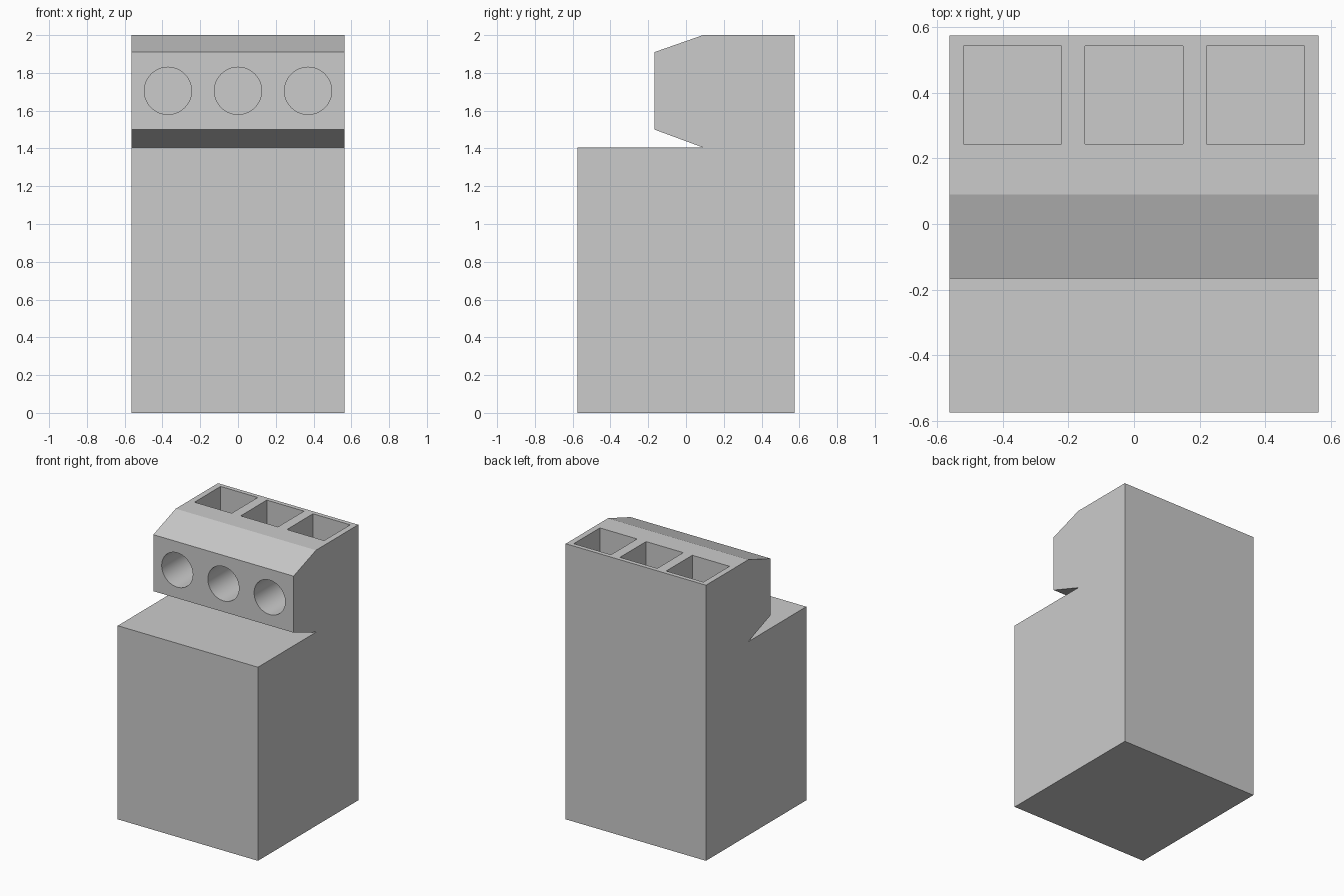
import bpy, bmesh, math

if "Cube" in bpy.data.objects:
    bpy.data.objects.remove(bpy.data.objects["Cube"])

HALF_W = 0.563

# Side profile (y, z) extruded across the width
profile = [(-0.575, 0), (0.575, 0), (0.575, 2), (0.09, 2),
           (-0.167, 1.91), (-0.167, 1.5), (0.09, 1.405), (-0.575, 1.405)]
bm = bmesh.new()
face = bm.faces.new([bm.verts.new((-HALF_W, y, z)) for y, z in profile])
ext = bmesh.ops.extrude_face_region(bm, geom=[face])
bmesh.ops.translate(bm, vec=(2 * HALF_W, 0, 0),
                    verts=[v for v in ext["geom"] if isinstance(v, bmesh.types.BMVert)])
bmesh.ops.recalc_face_normals(bm, faces=bm.faces[:])
mesh = bpy.data.meshes.new("terminal_block")
bm.to_mesh(mesh)
bm.free()
block = bpy.data.objects.new("terminal_block", mesh)
bpy.context.collection.objects.link(block)


def cut(cutter):
    """Subtract a cutter from the block, then remove it."""
    cutter.hide_render = True
    mod = block.modifiers.new("cut", 'BOOLEAN')
    mod.operation, mod.solver, mod.object = 'DIFFERENCE', 'EXACT', cutter
    bpy.context.view_layer.objects.active = block
    bpy.ops.object.modifier_apply(modifier=mod.name)
    bpy.data.objects.remove(cutter)


for x in (-0.371, 0, 0.371):
    # Square screw pocket in the top
    bpy.ops.mesh.primitive_cube_add(size=1, location=(x, 0.394, 1.8))
    pocket = bpy.context.object
    pocket.name = "pocket_cutter"
    pocket.scale = (0.299, 0.299, 0.6)
    cut(pocket)
    # Round wire entry in the front, opening into the pocket
    bpy.ops.mesh.primitive_cylinder_add(vertices=48, radius=0.125, depth=0.7,
                                        location=(x, -0.05, 1.705),
                                        rotation=(math.pi / 2, 0, 0))
    hole = bpy.context.object
    hole.name = "wire_hole_cutter"
    cut(hole)

# Smooth hole walls, sharp edges everywhere else
bpy.ops.object.select_all(action='DESELECT')
block.select_set(True)
bpy.context.view_layer.objects.active = block
bpy.ops.object.shade_smooth_by_angle(angle=math.radians(15))
